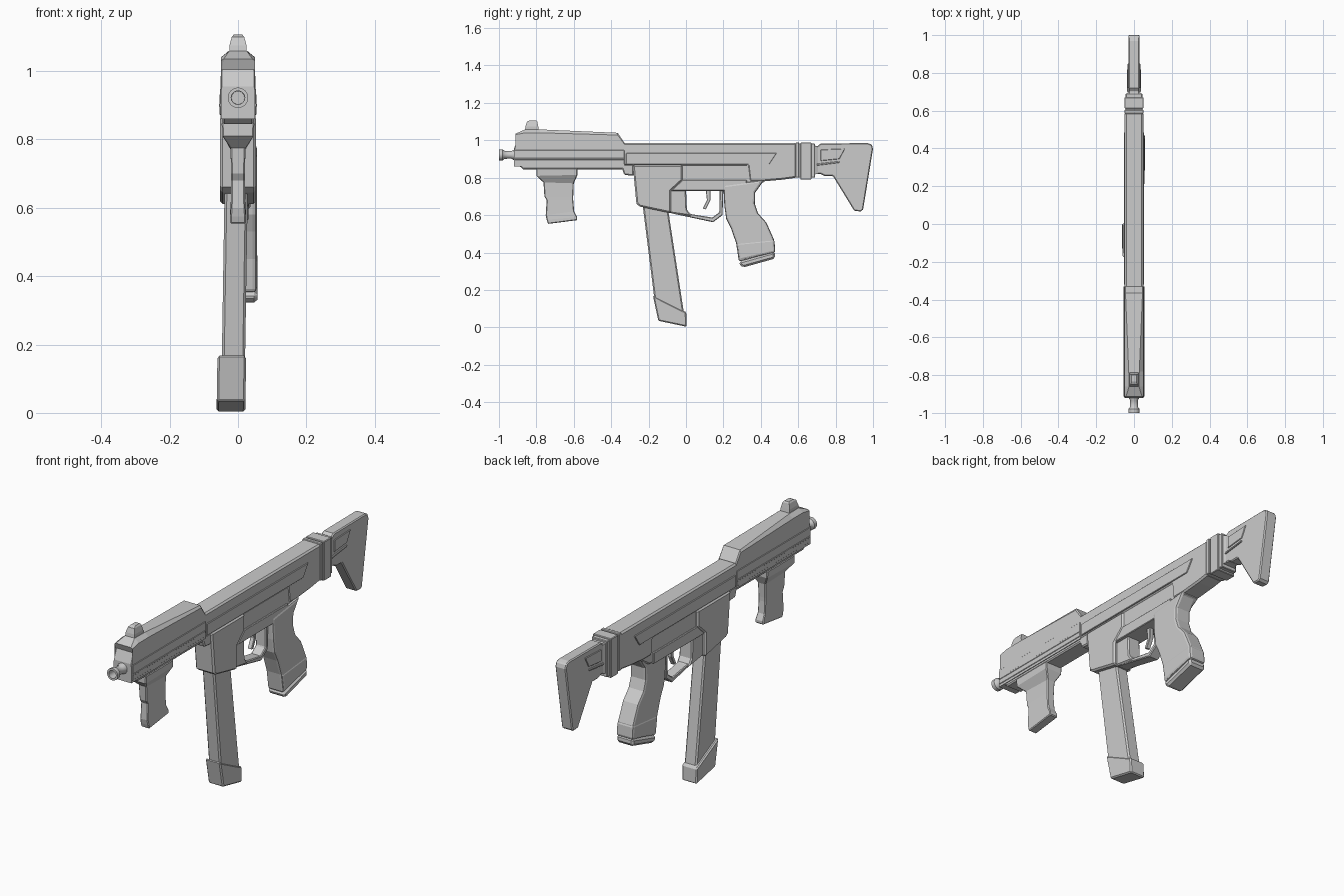
import bpy, bmesh, math
from mathutils import Vector


def finish(name, bm, bevel=0.0, segs=1, smooth=0):
    bmesh.ops.recalc_face_normals(bm, faces=bm.faces)
    me = bpy.data.meshes.new(name)
    bm.to_mesh(me)
    bm.free()
    ob = bpy.data.objects.new(name, me)
    bpy.context.collection.objects.link(ob)
    if bevel:
        m = ob.modifiers.new("bevel", 'BEVEL')
        m.width, m.segments = bevel, segs
        m.limit_method, m.angle_limit = 'ANGLE', math.radians(50)
    if smooth:
        bpy.context.view_layer.objects.active = ob
        ob.select_set(True)
        bpy.ops.object.shade_smooth_by_angle(angle=math.radians(smooth))
        ob.select_set(False)
    return ob


def loft(name, rings, **kw):
    """Skin a list of equal-length point rings and cap both ends."""
    bm = bmesh.new()
    vs = [[bm.verts.new(p) for p in r] for r in rings]
    n = len(rings[0])
    for a, b in zip(vs, vs[1:]):
        for i in range(n):
            j = (i + 1) % n
            bm.faces.new((a[i], a[j], b[j], b[i]))
    bm.faces.new(vs[0])
    bm.faces.new(vs[-1])
    return finish(name, bm, **kw)


def side(name, pts, x0, x1, lean=0.0, bevel=0.006, **kw):
    """Extrude a (y, z) side profile from x0 to x1; lean shifts x with height below 0.8."""
    return loft(name, [[(x + lean * (z - 0.8), y, z) for y, z in pts] for x in (x0, x1)],
                bevel=bevel, **kw)


def box(name, y0, y1, z0, z1, hw, bevel=0.003):
    return side(name, [(y0, z0), (y1, z0), (y1, z1), (y0, z1)], -hw, hw, bevel=bevel)


# Front housing: cross-sections with a sloped roof that narrows forward
def section(y, zs, zt, wt, zb=0.86, w=0.05):
    return [(-w, y, zb), (w, y, zb), (w, y, zs), (wt, y, zt), (-wt, y, zt), (-w, y, zs)]

loft("front_housing", [section(*s) for s in (
    (-0.92, 0.94, 0.955, 0.047), (-0.90, 1.0, 1.005, 0.046), (-0.912, 1.03, 1.035, 0.042),
    (-0.86, 1.04, 1.058, 0.026), (-0.78, 1.04, 1.058, 0.028),
    (-0.365, 1.028, 1.04, 0.045), (-0.33, 0.98, 0.988, 0.045))])
side("housing_underside", [(-0.90, 0.87), (-0.87, 0.845), (-0.34, 0.845), (-0.33, 0.815),
                           (-0.28, 0.81), (-0.28, 0.87)], -0.046, 0.046)

# Front sight
loft("front_sight", [[(-w, y0, z), (w, y0, z), (w, y1, z), (-w, y1, z)] for w, y0, y1, z in (
    (0.025, -0.862, -0.785, 1.045), (0.025, -0.858, -0.79, 1.075),
    (0.018, -0.85, -0.795, 1.1), (0.012, -0.835, -0.80, 1.107))])

# Barrel: turned profile with a hollow bore
def turned(name, prof, z, n=16):
    rings = [[(r * math.cos(2 * math.pi * i / n), y, z + r * math.sin(2 * math.pi * i / n))
              for i in range(n)] for y, r in prof]
    return loft(name, rings, smooth=40)

turned("barrel", [(-0.88, 0.027), (-0.922, 0.027), (-0.935, 0.02), (-0.97, 0.021), (-0.98, 0.03),
                  (-1.0, 0.03), (-1.0, 0.02), (-0.93, 0.019)], 0.922)

# Receiver
side("receiver", [(-0.34, 0.985), (0.59, 0.985), (0.59, 0.80), (0.52, 0.79), (0.41, 0.78),
                  (0.34, 0.78), (0.33, 0.865), (-0.34, 0.865)], -0.049, 0.049, bevel=0.008)
for s, tag in ((-1, "left"), (1, "right")):
    def strip(name, pts, a, b):
        side(name + "_" + tag, pts, s * a, s * b, bevel=0.002)
    # Long side rails
    strip("front_rail", [(-0.915, 0.872), (-0.33, 0.872), (-0.33, 0.948), (-0.915, 0.948)], 0.04, 0.053)
    strip("rear_rail", [(-0.32, 0.872), (0.445, 0.872), (0.485, 0.932), (-0.32, 0.932)], 0.04, 0.054)
    strip("rail_groove", [(-0.915, 0.895), (-0.33, 0.895), (-0.33, 0.905), (-0.915, 0.905)], 0.04, 0.055)
    # Stock side ribs
    strip("stock_panel", [(0.72, 0.89), (0.82, 0.90), (0.85, 0.955), (0.72, 0.95)], 0.02, 0.034)
    strip("stock_rib", [(0.70, 0.865), (0.82, 0.88), (0.82, 0.888), (0.70, 0.875)], 0.02, 0.036)

# Lower receiver and its side plate
side("lower_receiver", [(-0.10, 0.87), (0.35, 0.87), (0.42, 0.78), (0.35, 0.735), (-0.08, 0.735)],
     -0.043, 0.045)
side("side_plate", [(-0.08, 0.73), (0.325, 0.73), (0.325, 0.787), (-0.02, 0.787)], -0.05, 0.052,
     bevel=0.003)

# Magazine well
side("magazine_well", [(-0.285, 0.868), (-0.018, 0.868), (-0.018, 0.787), (-0.08, 0.73),
                       (-0.08, 0.61), (-0.245, 0.645), (-0.265, 0.66)], -0.053, 0.053, bevel=0.008)
side("magazine_well_rear", [(-0.09, 0.74), (0.0, 0.74), (0.005, 0.63), (0.03, 0.595), (-0.09, 0.612)],
     -0.036, 0.036)

# Magazine, leaning slightly sideways, with a slanted foot
side("magazine", [(-0.235, 0.68), (-0.10, 0.66), (-0.01, 0.07), (-0.165, 0.12)],
     -0.037, 0.031, lean=0.016, bevel=0.007)
side("magazine_foot", [(-0.177, 0.17), (-0.148, 0.035), (0.004, 0.003), (0.001, 0.082), (-0.018, 0.09)],
     -0.05, 0.034, lean=0.016, bevel=0.006)

# Trigger guard and trigger
side("trigger_guard", [(-0.08, 0.61), (0.145, 0.562), (0.195, 0.60), (0.20, 0.735), (0.18, 0.735),
                       (0.178, 0.615), (0.14, 0.587), (0.03, 0.605), (-0.08, 0.64)],
     -0.026, 0.03, bevel=0.004)
side("trigger", [(0.105, 0.74), (0.13, 0.74), (0.13, 0.68), (0.105, 0.63), (0.09, 0.635),
                 (0.112, 0.68)], -0.01, 0.012, bevel=0.002)

# Pistol grip, offset to the right, with a base cap
side("pistol_grip", [(0.20, 0.76), (0.205, 0.65), (0.215, 0.58), (0.24, 0.53), (0.268, 0.45),
                     (0.283, 0.35), (0.465, 0.40), (0.47, 0.47), (0.43, 0.56), (0.385, 0.61),
                     (0.368, 0.66), (0.37, 0.72), (0.42, 0.79)],
     -0.034, 0.055, bevel=0.012, segs=2)
side("grip_band", [(0.27, 0.452), (0.472, 0.472), (0.478, 0.40), (0.285, 0.356)],
     -0.036, 0.057, bevel=0.012, segs=2)
side("grip_base", [(0.284, 0.352), (0.474, 0.405), (0.476, 0.368), (0.305, 0.32), (0.288, 0.335)],
     -0.036, 0.057, bevel=0.01)

# Foregrip: lofted downwards, narrow shaft with flared foot
loft("foregrip", [[(-w, y0, z0), (w, y0, z0), (w, y1, z1), (-w, y1, z1)] for w, y0, z0, y1, z1 in (
    (0.048, -0.80, 0.85, -0.58, 0.85), (0.046, -0.80, 0.81, -0.58, 0.815),
    (0.022, -0.762, 0.775, -0.60, 0.77), (0.020, -0.757, 0.70, -0.603, 0.70),
    (0.020, -0.745, 0.68, -0.603, 0.68), (0.021, -0.75, 0.60, -0.598, 0.62),
    (0.023, -0.745, 0.575, -0.582, 0.59), (0.023, -0.738, 0.553, -0.582, 0.573))], bevel=0.004)

# Stock collar bands
box("collar_core", 0.56, 0.69, 0.80, 0.982, 0.044)
for i, (y0, y1, zb) in enumerate(((0.585, 0.605, 0.80), (0.612, 0.67, 0.79))):
    box(f"collar_band_{i + 1}", y0, y1, zb, 0.988, 0.051)
loft("stock_neck", [[(-w, y, zb), (w, y, zb), (w, y, zt), (-w, y, zt)] for y, w, zb, zt in (
    (0.665, 0.045, 0.815, 0.98), (0.705, 0.03, 0.82, 0.965))])

# Shoulder stock
side("stock", [(0.67, 0.98), (0.70, 0.967), (0.72, 0.983), (0.97, 0.985), (0.993, 0.978), (1.0, 0.955),
               (0.947, 0.63), (0.935, 0.62), (0.90, 0.622), (0.785, 0.81), (0.74, 0.81),
               (0.72, 0.82), (0.67, 0.82)], -0.03, 0.03, bevel=0.005)
